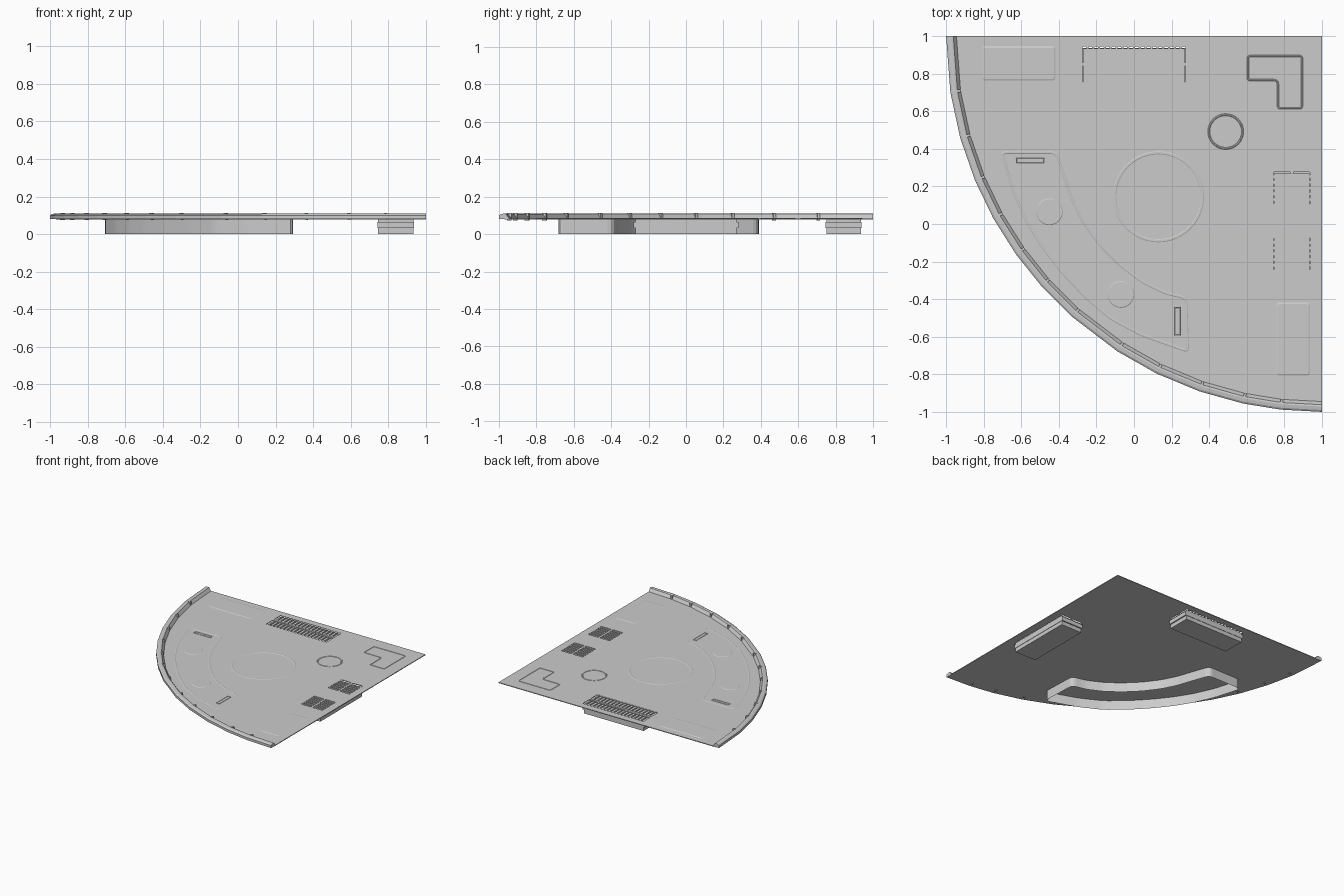
import bpy, bmesh, math
from math import sin, cos, radians, pi

if "Cube" in bpy.data.objects:
    bpy.data.objects.remove(bpy.data.objects["Cube"])

FLOOR = 0.084          # top of the floor sheet
ANG = [0, 8.6, 15.7, 22.6, 29, 35.5, 41.7, 48.3, 57, 63.9, 71, 77.9, 83.7, 90]


def polar(r, a):
    """Point on a circle about the square corner (1, 1)."""
    return (1 - r * cos(radians(a)), 1 - r * sin(radians(a)))


def finish(bm, name):
    bmesh.ops.recalc_face_normals(bm, faces=bm.faces)
    me = bpy.data.meshes.new(name)
    bm.to_mesh(me)
    bm.free()
    ob = bpy.data.objects.new(name, me)
    bpy.context.collection.objects.link(ob)
    return ob


def loft(bm, rings, caps=(True, True), closed=True):
    """Bridge equal-length rings of 3D points."""
    vs = [[bm.verts.new(p) for p in ring] for ring in rings]
    n = len(vs[0])
    for a, b in zip(vs, vs[1:]):
        for i in range(n if closed else n - 1):
            j = (i + 1) % n
            bm.faces.new((a[i], a[j], b[j], b[i]))
    if caps[0]:
        bm.faces.new(vs[0][::-1])
    if caps[1]:
        bm.faces.new(vs[-1])


def inset(pts, d):
    """Move a counter-clockwise outline inwards by d."""
    out = []
    n = len(pts)
    for i in range(n):
        (ax, ay), (bx, by), (cx, cy) = pts[i - 1], pts[i], pts[(i + 1) % n]
        l1, l2 = math.hypot(bx - ax, by - ay), math.hypot(cx - bx, cy - by)
        n1 = (-(by - ay) / l1, (bx - ax) / l1)
        n2 = (-(cy - by) / l2, (cx - bx) / l2)
        k = d / max(0.3, 1 + n1[0] * n2[0] + n1[1] * n2[1])
        out.append((bx + (n1[0] + n2[0]) * k, by + (n1[1] + n2[1]) * k))
    return out


def rounded(pts, r, seg=3):
    """Round the corners of an outline with short curves."""
    out = []
    n = len(pts)
    for i in range(n):
        a, b, c = pts[i - 1], pts[i], pts[(i + 1) % n]
        l1, l2 = math.dist(a, b), math.dist(b, c)
        p = [b[k] + (a[k] - b[k]) * r / l1 for k in (0, 1)]
        q = [b[k] + (c[k] - b[k]) * r / l2 for k in (0, 1)]
        for s in range(seg + 1):
            t = s / seg
            out.append(tuple((1 - t) ** 2 * p[k] + 2 * t * (1 - t) * b[k] + t * t * q[k] for k in (0, 1)))
    return out


def at(pts, z):
    return [(x, y, z) for x, y in pts]


def rect(x0, x1, y0, y1):
    return [(x0, y0), (x1, y0), (x1, y1), (x0, y1)]


def circle(x, y, r, n=32):
    return [(x + r * cos(2 * pi * i / n), y + r * sin(2 * pi * i / n)) for i in range(n)]


def prism(name, pts, z0, z1, chamfer=0.0):
    bm = bmesh.new()
    loft(bm, [at(pts, z0), at(inset(pts, chamfer), z1)])
    return finish(bm, name)


def outline_bead(name, pts, w, h=0.003):
    """Low raised line following an outline."""
    bm = bmesh.new()
    z = FLOOR - 0.001
    loft(bm, [at(pts, z), at(inset(pts, w * .3), z + h), at(inset(pts, w * .7), z + h),
              at(inset(pts, w), z)], (False, False))
    return finish(bm, name)


# Quarter-disc floor sheet
floor = prism("floor_plate", [(1, 1)] + [polar(1.97, a) for a in ANG], FLOOR - 0.006, FLOOR)

# Vent slots cut through the floor, in two halves each
cut = bmesh.new()


def slot(x0, x1, y0, y1):
    p = rounded(rect(x0, x1, y0, y1), 0.009, 2)
    loft(cut, [at(p, 0.07), at(p, 0.1)])


for i in range(18):
    x = -0.264 + i * 0.528 / 17
    for y0, y1 in ((0.755, 0.843), (0.857, 0.945)):
        slot(x - 0.011, x + 0.011, y0, y1)
for base in (0.115, -0.235):
    for i in range(6):
        y = base + i * 0.0305
        for x0, x1 in ((0.742, 0.833), (0.847, 0.938)):
            slot(x0, x1, y - 0.01, y + 0.01)
cutter = finish(cut, "vent_cutter")
cutter.hide_render = True
cutter.hide_set(True)
mod = floor.modifiers.new("vents", 'BOOLEAN')
mod.object = cutter
mod.operation = 'DIFFERENCE'
mod.solver = 'EXACT'

# Raised rim along the arc
PROFILE = [(2.0, 0.08), (2.0, 0.1), (1.99, 0.107), (1.972, 0.11), (1.962, 0.108), (1.945, FLOOR), (1.945, 0.08)]
bm = bmesh.new()
loft(bm, [[(*polar(r, a), z) for r, z in PROFILE] for a in ANG])
finish(bm, "curved_rim")

# Small clips at the rim joints
bm = bmesh.new()
for a in ANG[1:-1]:
    p = [polar(r, a + d) for r, d in ((1.968, -.2), (1.968, .2), (1.945, .2), (1.945, -.2))]
    loft(bm, [at(p, 0.074), at(p, 0.112)])
finish(bm, "rim_clips")

# Vent boxes hanging below the floor, with a side flange
for name, x0, x1, y0, y1, fl in (("back_vent_box", -.27, .27, .75, .935, (.01, .003)),
                                 ("right_vent_box", .745, .935, -.27, .27, (.003, .01))):
    prism(name, rect(x0, x1, y0, y1), 0, FLOOR - 0.006)
    fx, fy = fl
    prism(name + "_flange", rect(x0 - fx, x1 + fx, y0 - fy, y1 + fy), 0.032, 0.065)

# Curved console: open skirt below and outlined top
outer = [(-.715, .39), (-.655, .18), (-.58, .01), (-.50, -.12), (-.40, -.25), (-.27, -.39),
         (-.13, -.51), (.04, -.60), (.295, -.69)]
inner = [(.285, -.385), (.17, -.36), (.04, -.295), (-.07, -.21), (-.17, -.11), (-.26, .01),
         (-.32, .13), (-.36, .25), (-.41, .39)]
console = rounded(outer + inner, 0.035)
bm = bmesh.new()
loft(bm, [at(console, 0), at(console, FLOOR - 0.003)], (False, False))
finish(bm, "console_skirt")
outline_bead("console_outline", console, 0.018)

# Console discs and slots
for i, (x, y) in enumerate(((-.45, .065), (-.07, -.375))):
    prism(f"console_disc_{i}", circle(x, y, .073, 24), FLOOR - .001, FLOOR + .003, .006)
outline_bead("console_slot_front", rect(.215, .248, -.595, -.44), .007)
outline_bead("console_slot_back", rect(-.63, -.475, .32, .352), .007)

# Round floor covers
outline_bead("large_round_cover", circle(.13, .145, .245, 48), .022)
outline_bead("small_round_cover", circle(.488, .492, .097, 32), .014)

# L-shaped and rectangular hatches
ell = [(.6, .76), (.76, .76), (.76, .61), (.9, .61), (.9, .9), (.6, .9)]
outline_bead("corner_hatch", rounded(ell, .018), .012)
prism("back_hatch", rounded(rect(-.81, -.415, .76, .95), .02), FLOOR - .001, FLOOR + .003, .012)
prism("right_hatch", rounded(rect(.755, .94, -.81, -.415), .02), FLOOR - .001, FLOOR + .003, .012)
